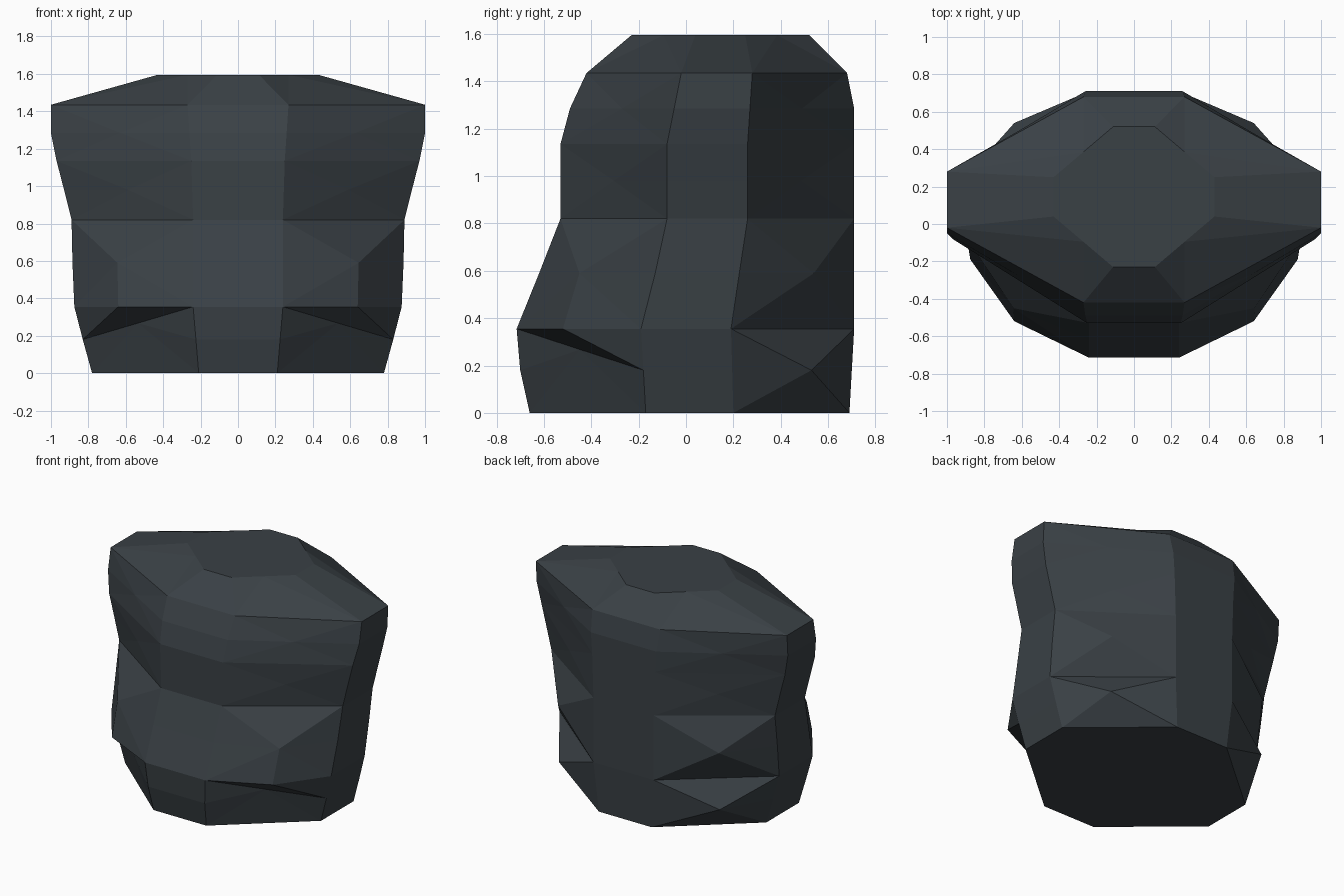
import bpy, bmesh

if "Cube" in bpy.data.objects:
    bpy.data.objects.remove(bpy.data.objects["Cube"])

# Cross-sections: height, front half-width, side half-width,
# y of front, side front, side back and back
SECTIONS = [
    (0.00, 0.21, 0.78, -0.66, -0.17, 0.20, 0.69),
    (0.18, 0.225, 0.83, -0.70, -0.18, 0.195, 0.70),
    (0.355, 0.24, 0.875, -0.715, -0.19, 0.19, 0.71),
    (0.59, 0.24, 0.885, -0.62, -0.13, 0.225, 0.71),
    (0.82, 0.24, 0.89, -0.53, -0.08, 0.26, 0.71),
    (0.98, 0.245, 0.93, -0.53, -0.08, 0.26, 0.71),
    (1.135, 0.25, 0.97, -0.53, -0.08, 0.26, 0.71),
    (1.285, 0.26, 1.00, -0.49, -0.05, 0.27, 0.71),
    (1.435, 0.27, 1.00, -0.42, -0.02, 0.28, 0.68),
    (1.595, 0.43 * 0.26, 0.43, -0.23, 0.04, 0.25, 0.52),
]
# Corner points pushed off the straight diagonal, by section index
FRONT_BULGE = {1: (0.535, -0.4475, 0.2675), 2: (0.64, -0.52, 0.355), 3: (0.645, -0.45, 0.59)}
BACK_BULGE = {1: (0.64, 0.53, 0.18), 3: (0.64, 0.54, 0.59)}


def half_ring(i):
    z, xf, xs, yf, ysf, ysb, yb = SECTIONS[i]
    mid = (xf + xs) / 2
    return [(xf, yf, z),
            FRONT_BULGE.get(i, (mid, (yf + ysf) / 2, z)),
            (xs, ysf, z), (xs, ysb, z),
            BACK_BULGE.get(i, (mid, (ysb + yb) / 2, z)),
            (xf, yb, z)]


bm = bmesh.new()
rings = []
for i in range(len(SECTIONS)):
    right = half_ring(i)
    left = [(-x, y, z) for x, y, z in reversed(right)]
    rings.append([bm.verts.new(p) for p in right + left])

# Walls: corner panels are split towards the bulge points
for i, (lo, up) in enumerate(zip(rings, rings[1:])):
    for j in range(12):
        k = (j + 1) % 12
        a, b, c, d = lo[j], lo[k], up[k], up[j]
        m = min(j, 10 - j) if j < 11 else 11
        if m in (2, 5, 11) or j in (5, 8):
            bm.faces.new((a, b, c, d))
            continue
        j_is_mid = j in (1, 4, 7, 10)
        split_ac = j_is_mid == (i % 2 == 0)   # diagonal a-c or b-d
        split_ac = not split_ac
        if i == 1 and j in (1, 9):            # waist fold runs on to the side
            split_ac = not split_ac
        if split_ac:
            bm.faces.new((a, b, c))
            bm.faces.new((a, c, d))
        else:
            bm.faces.new((a, b, d))
            bm.faces.new((b, c, d))

# Flat base and top
bm.faces.new(list(reversed(rings[0])))
bm.faces.new(rings[-1])
bmesh.ops.recalc_face_normals(bm, faces=bm.faces)

mesh = bpy.data.meshes.new("torso")
bm.to_mesh(mesh)
bm.free()
torso = bpy.data.objects.new("torso", mesh)
bpy.context.collection.objects.link(torso)

slate = bpy.data.materials.new("dark slate")
slate.diffuse_color = (0.042, 0.052, 0.060, 1)
slate.use_nodes = True
slate.node_tree.nodes["Principled BSDF"].inputs["Base Color"].default_value = slate.diffuse_color
mesh.materials.append(slate)
